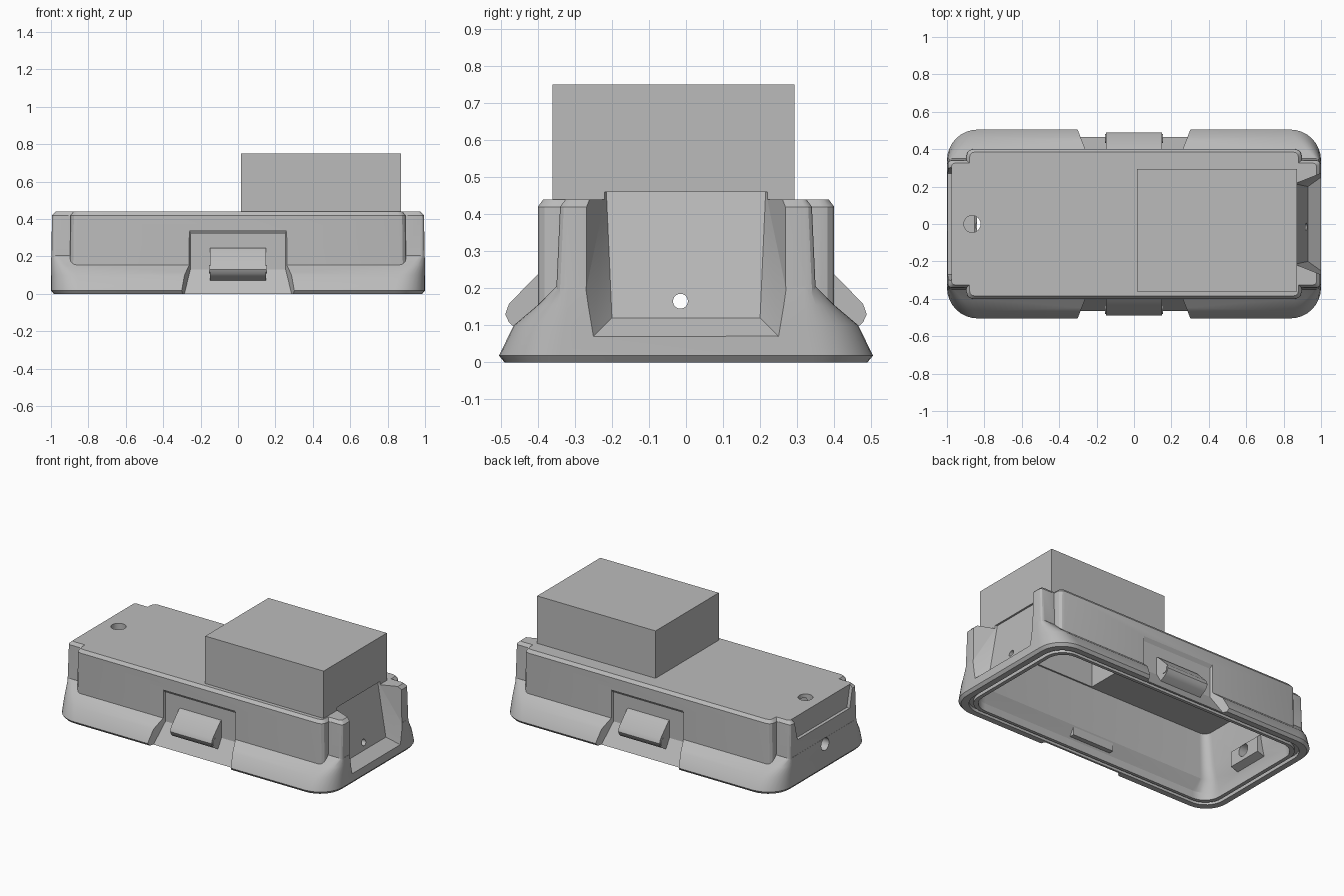
import bpy, bmesh, math
from mathutils import Matrix

cube = bpy.data.objects.get("Cube")
if cube:
    bpy.data.objects.remove(cube, do_unlink=True)

grey = bpy.data.materials.new("plain grey")
grey.use_nodes = True
COLOUR = (0.5, 0.5, 0.5, 1)
grey.diffuse_color = COLOUR
grey.node_tree.nodes["Principled BSDF"].inputs["Base Color"].default_value = COLOUR


def finish(name, bm):
    bmesh.ops.recalc_face_normals(bm, faces=bm.faces)
    mesh = bpy.data.meshes.new(name)
    bm.to_mesh(mesh)
    bm.free()
    mesh.materials.append(grey)
    ob = bpy.data.objects.new(name, mesh)
    bpy.context.collection.objects.link(ob)
    return ob


def loft(name, rings, closed=False, steps=8):
    """Stack rounded rectangles given as (half x, half y, radius, z)."""
    bm = bmesh.new()
    loops = []
    for hx, hy, r, z in rings:
        loop = []
        for q, (sx, sy) in enumerate([(1, 1), (-1, 1), (-1, -1), (1, -1)]):
            for i in range(steps + 1):
                a = math.pi / 2 * (q + i / steps)
                loop.append(bm.verts.new((sx * (hx - r) + r * math.cos(a),
                                          sy * (hy - r) + r * math.sin(a), z)))
        loops.append(loop)
    n = len(loops[0])
    pairs = list(zip(loops, loops[1:]))
    if closed:
        pairs.append((loops[-1], loops[0]))
    else:
        bm.faces.new(loops[0])
        bm.faces.new(loops[-1])
    for a, b in pairs:
        for i in range(n):
            j = (i + 1) % n
            bm.faces.new((a[i], a[j], b[j], b[i]))
    return finish(name, bm)


def hull(name, points):
    """Convex solid around the points."""
    bm = bmesh.new()
    for p in points:
        bm.verts.new(p)
    res = bmesh.ops.convex_hull(bm, input=bm.verts)
    spare = [g for g in res["geom_interior"] if isinstance(g, bmesh.types.BMVert)]
    bmesh.ops.delete(bm, geom=spare, context="VERTS")
    bmesh.ops.dissolve_limit(bm, angle_limit=0.01, verts=bm.verts, edges=bm.edges)
    return finish(name, bm)


def box(name, x0, x1, y0, y1, z0, z1):
    return hull(name, [(x, y, z) for x in (x0, x1) for y in (y0, y1) for z in (z0, z1)])


def rod(name, r, length, centre, axis="Z"):
    bm = bmesh.new()
    m = Matrix.Translation(centre)
    if axis == "X":
        m = m @ Matrix.Rotation(math.pi / 2, 4, "Y")
    bmesh.ops.create_cone(bm, cap_ends=True, segments=32, radius1=r, radius2=r,
                          depth=length, matrix=m)
    return finish(name, bm)


def combine(ob, other, operation):
    """Apply a boolean and discard the tool."""
    mod = ob.modifiers.new("bool", "BOOLEAN")
    mod.operation = operation
    mod.solver = "EXACT"
    mod.object = other
    dg = bpy.context.evaluated_depsgraph_get()
    mesh = bpy.data.meshes.new_from_object(ob.evaluated_get(dg))
    ob.modifiers.clear()
    ob.data = mesh
    bpy.data.objects.remove(other, do_unlink=True)


def smooth(ob):
    bpy.ops.object.select_all(action="DESELECT")
    ob.select_set(True)
    bpy.context.view_layer.objects.active = ob
    bpy.ops.object.shade_smooth_by_angle(angle=math.radians(25))


# Flared skirt with main body, end pillars and tall box on top
shell = loft("housing", [(0.985, 0.49, 0.15, 0), (1, 0.505, 0.165, 0.018),
                         (1, 0.465, 0.14, 0.10), (1, 0.40, 0.08, 0.155),
                         (0.998, 0.35, 0.03, 0.205)])
body = loft("body", [(0.9, 0.4, 0.035, 0.06), (0.895, 0.4, 0.035, 0.42),
                     (0.88, 0.385, 0.03, 0.44)], steps=3)
ends = loft("ends", [(0.997, 0.352, 0.02, 0.06), (0.997, 0.35, 0.02, 0.2),
                     (0.995, 0.34, 0.02, 0.42), (0.975, 0.325, 0.015, 0.44)], steps=3)
tall = box("tall", 0.015, 0.872, -0.36, 0.293, 0.38, 0.75)
for part in (body, ends, tall):
    combine(shell, part, "UNION")

# Hollow inside, open into the tall box, with a sealing groove in the rim
cavity = loft("cavity", [(0.9, 0.41, 0.11, -0.05), (0.9, 0.41, 0.11, 0.05),
                         (0.88, 0.365, 0.07, 0.12), (0.865, 0.36, 0.06, 0.2),
                         (0.845, 0.355, 0.05, 0.415)])
combine(shell, cavity, "DIFFERENCE")
combine(shell, box("shaft", 0.03, 0.84, -0.345, 0.278, 0.35, 0.735), "DIFFERENCE")
groove = loft("groove", [(0.947, 0.452, 0.13, -0.02), (0.947, 0.452, 0.13, 0.02),
                         (0.925, 0.43, 0.12, 0.02), (0.925, 0.43, 0.12, -0.02)], closed=True)
combine(shell, groove, "DIFFERENCE")

# Deep recess between the pillars of one end
profile = [(0.93, 0.12, 0.2), (0.91, 0.37, 0.215), (0.88, 0.415, 0.215), (0.86, 0.46, 0.215),
           (1.1, 0.46, 0.31), (1.1, 0.0, 0.31), (1.0, 0.07, 0.25)]
recess = hull("recess", [(x, s * w, z) for x, z, w in profile for s in (1, -1)])
combine(shell, recess, "DIFFERENCE")

# Shallow notch in the top of the other end
notch = hull("notch", [(x, s * w, z) for x in (-0.975, -1.1) for s in (1, -1)
                       for w, z in ((0.27, 0.3), (0.31, 0.47))])
combine(shell, notch, "DIFFERENCE")

# Sloped boss inside that end
boss = hull("boss", [(x, y, z) for y in (-0.12, 0.12)
                     for x, z in ((-0.93, 0.07), (-0.93, 0.27), (-0.84, 0.1), (-0.84, 0.2))])
combine(shell, boss, "UNION")

# Latch pockets and hooks on both long sides
pocket = [(0.385, 0.32, 0.255), (0.385, 0.13, 0.255), (0.5, -0.057, 0.3),
          (0.7, -0.057, 0.37), (0.7, 0.375, 0.37), (0.4, 0.342, 0.26)]
hook = [(0.37, 0.25), (0.398, 0.24), (0.478, 0.158), (0.488, 0.13),
        (0.478, 0.108), (0.46, 0.092), (0.4, 0.06), (0.37, 0.06)]
for side, label in ((-1, "front"), (1, "back")):
    cutter = hull("pocket", [(s * w, side * y, z) for y, z, w in pocket for s in (1, -1)])
    combine(shell, cutter, "DIFFERENCE")
    smooth(hull(label + "_latch_hook", [(x, side * y, z) for y, z in hook for x in (-0.15, 0.15)]))
    smooth(rod(label + "_latch_pin", 0.023, 0.308, (0, side * 0.457, 0.132), "X"))

# Holes in the lid and both ends
combine(shell, rod("lid_hole", 0.045, 0.2, (-0.865, 0, 0.44)), "DIFFERENCE")
combine(shell, rod("port", 0.04, 0.4, (-0.95, -0.01, 0.165), "X"), "DIFFERENCE")
combine(shell, rod("vent", 0.02, 0.3, (0.95, -0.015, 0.165), "X"), "DIFFERENCE")
smooth(shell)
